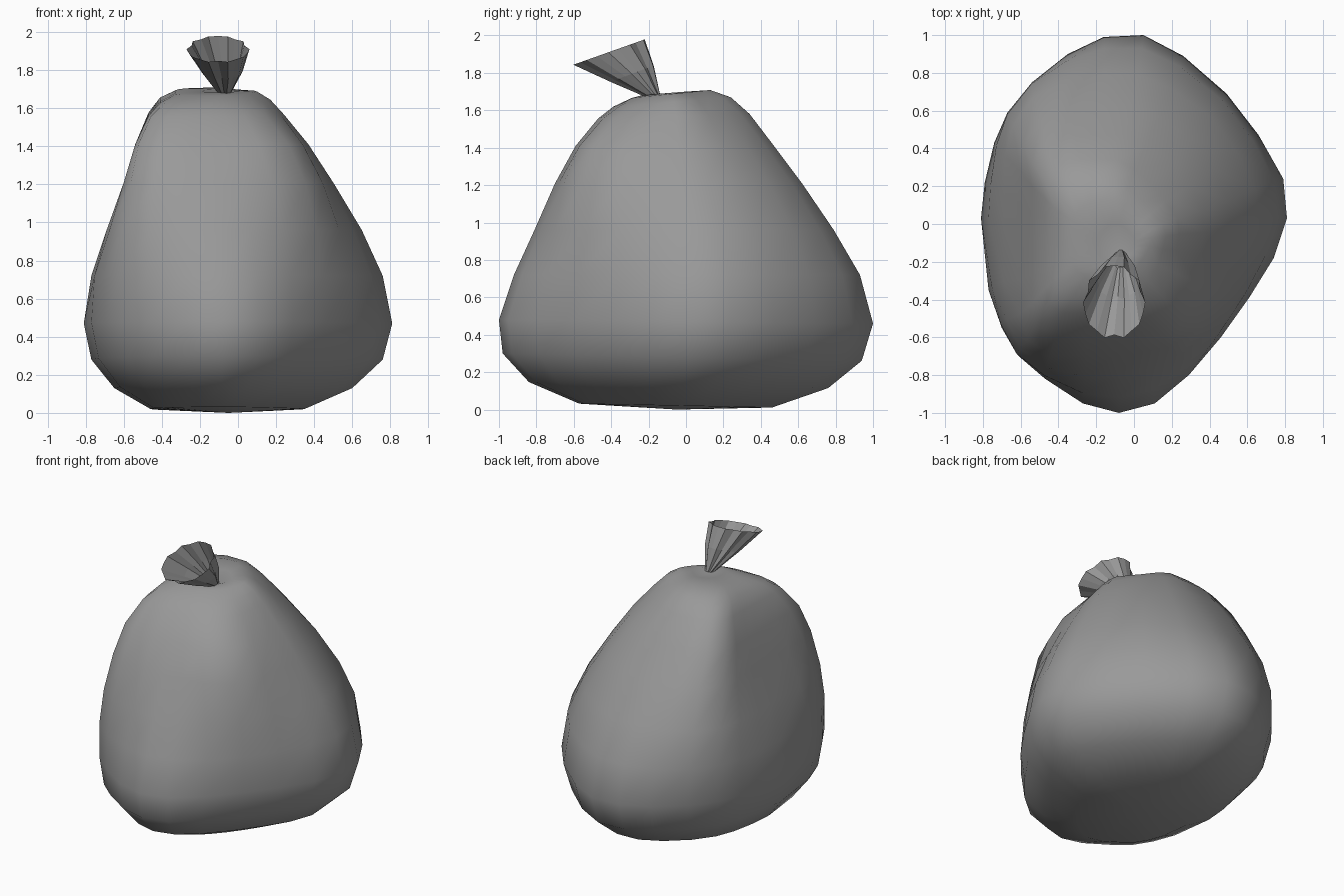
import bpy, bmesh, math
from mathutils import Vector

grey = bpy.data.materials.new("dark_grey")
grey.diffuse_color = (0.32, 0.32, 0.32, 1)


def loft(name, rings, tip_low=None, tip_high=None):
    bm = bmesh.new()
    loops = [[bm.verts.new(p) for p in r] for r in rings]
    n = len(loops[0])
    for a, b in zip(loops, loops[1:]):
        for i in range(n):
            j = (i + 1) % n
            bm.faces.new((a[i], a[j], b[j], b[i]))
    for tip, loop, flip in ((tip_low, loops[0], True), (tip_high, loops[-1], False)):
        if tip:
            v = bm.verts.new(tip)
            for i in range(n):
                a, b = loop[i], loop[(i + 1) % n]
                bm.faces.new((b, a, v) if flip else (a, b, v))
    mesh = bpy.data.meshes.new(name)
    bm.to_mesh(mesh)
    bm.free()
    mesh.materials.append(grey)
    ob = bpy.data.objects.new(name, mesh)
    bpy.context.collection.objects.link(ob)
    return ob


# Bag body: widest outline, counter-clockwise from the right
outline = [(0.81, 0.03), (0.79, 0.24), (0.66, 0.47), (0.49, 0.69), (0.26, 0.89), (0.05, 1.0),
           (-0.16, 0.99), (-0.35, 0.90), (-0.54, 0.75), (-0.67, 0.59), (-0.74, 0.43),
           (-0.79, 0.22), (-0.81, 0.03), (-0.77, -0.35), (-0.70, -0.55), (-0.61, -0.70),
           (-0.47, -0.82), (-0.27, -0.95), (-0.08, -1.0), (0.11, -0.95), (0.29, -0.80),
           (0.46, -0.60), (0.61, -0.39), (0.74, -0.18)]

# Levels: height, x min, x max, y min, y max, slope in y,
# then corner fullness: right back, left back, left front, right front
levels = [(0.02, -0.46, 0.35, -0.57, 0.46, -0.02, 1, 1, 1, 1),
          (0.13, -0.65, 0.60, -0.84, 0.76, -0.02, 1, 1, 1, 1),
          (0.28, -0.77, 0.76, -0.98, 0.94, -0.02, 1, 1, 1, 1),
          (0.47, -0.81, 0.81, -1.00, 1.00, -0.01, 1, 1, 1, 1),
          (0.72, -0.77, 0.76, -0.92, 0.93, 0, 1.02, 1.06, 1.07, 1.05),
          (0.96, -0.69, 0.65, -0.81, 0.79, 0, 1.05, 1.14, 1.16, 1.14),
          (1.21, -0.60, 0.50, -0.70, 0.62, 0, 1.07, 1.20, 1.24, 1.29),
          (1.41, -0.54, 0.37, -0.59, 0.47, 0, 1.05, 1.25, 1.28, 1.36),
          (1.57, -0.47, 0.24, -0.47, 0.34, 0.03, 0.98, 1.24, 1.28, 1.30),
          (1.65, -0.41, 0.17, -0.39, 0.24, 0.08, 0.90, 1.18, 1.25, 1.20),
          (1.695, -0.33, 0.10, -0.29, 0.13, 0.10, 0.82, 1.1, 1.15, 1.1),
          (1.70, -0.19, 0.01, -0.23, 0.00, 0.08, 1, 1, 1, 1)]
rings = []
for z, x0, x1, y0, y1, slope, *full in levels:
    ring = []
    for px, py in outline:
        ux, uy = px / 0.81, py
        a = math.atan2(uy, ux) % (2 * math.pi)
        k = 1 + (full[int(a / (math.pi / 2))] - 1) * math.sin(2 * a) ** 2
        ux, uy = (max(-1, min(1, u * k)) for u in (ux, uy))
        x = (x0 + x1) / 2 + ux * (x1 - x0) / 2
        y = (y0 + y1) / 2 + uy * (y1 - y0) / 2
        ring.append((x, y, z + slope * y))
    rings.append(ring)
bag = loft("bag_body", rings, (-0.05, -0.05, 0.0), (-0.07, -0.17, 1.67))
bag.data.polygons.foreach_set("use_smooth", [True] * len(bag.data.polygons))

# Gathered neck: pleated open funnel leaning forward
neck_levels = [((-0.07, -0.165, 1.67), 0.028, (0, 0.028, 0.01), 0.1),
               ((-0.085, -0.29, 1.795), 0.11, (0, 0.12, 0.045), 0.12),
               ((-0.105, -0.415, 1.91), 0.165, (0, 0.197, 0.07), 0.07)]
count = 20
neck_rings = []
for centre, rx, up, pleat in neck_levels:
    ring = []
    for i in range(count):
        a = 2 * math.pi * i / count
        r = 1 - (pleat * (1 + 0.8 * math.sin(3 * a)) if i % 2 else 0)
        ring.append(Vector(centre) + r * (Vector((rx, 0, 0)) * math.cos(a) + Vector(up) * math.sin(a)))
    neck_rings.append(ring)
loft("gathered_neck", neck_rings)
